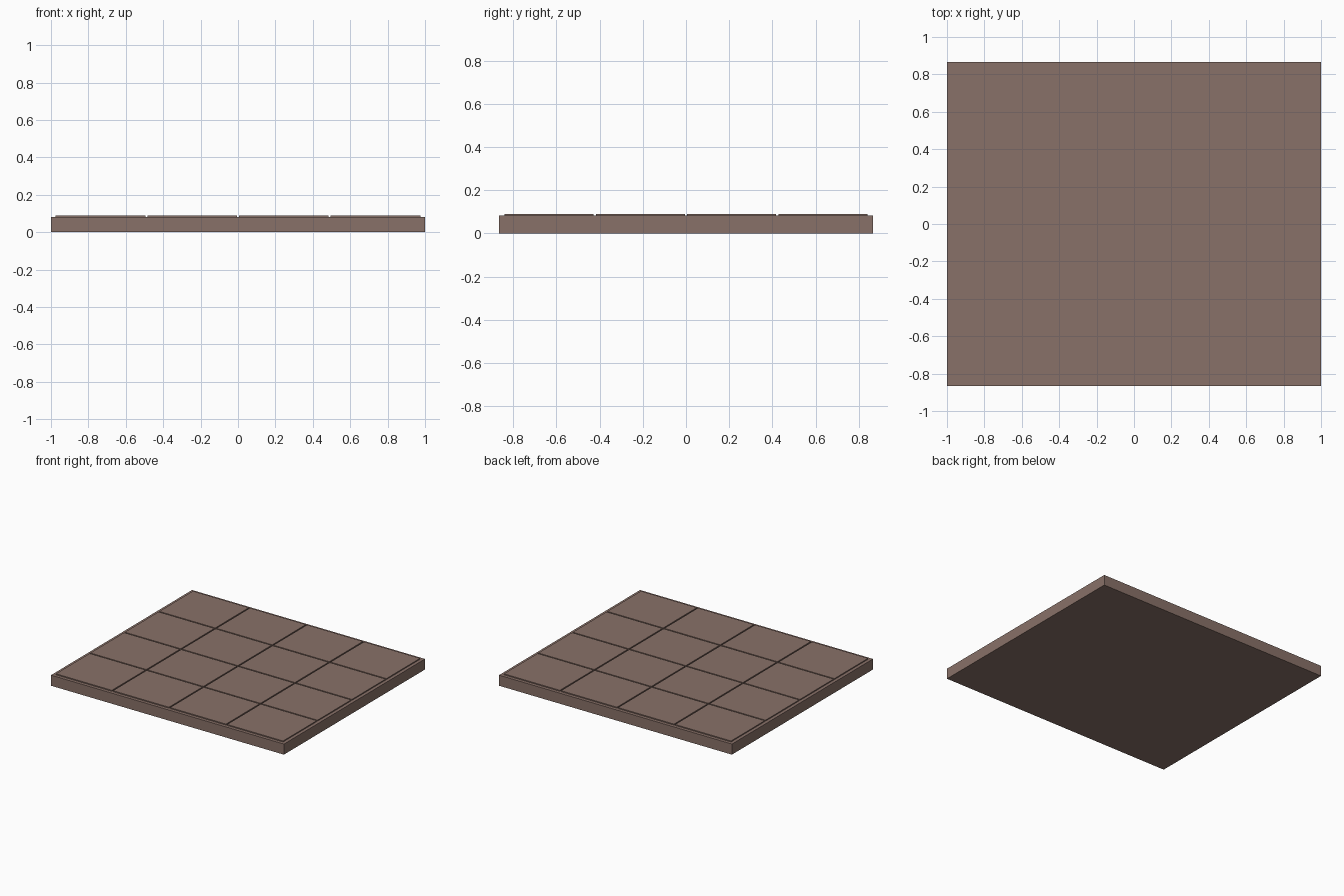
import bpy

if "Cube" in bpy.data.objects:
    bpy.data.objects.remove(bpy.data.objects["Cube"])

brown = bpy.data.materials.new("brown_stone")
brown.diffuse_color = (0.25, 0.165, 0.138, 1)
brown.use_nodes = True
brown.node_tree.nodes["Principled BSDF"].inputs["Base Color"].default_value = brown.diffuse_color


def box(name, x, y, z0, z1, sx, sy):
    bpy.ops.mesh.primitive_cube_add(size=1, location=(x, y, (z0 + z1) / 2))
    ob = bpy.context.object
    ob.name = name
    ob.scale = (sx, sy, z1 - z0)
    bpy.ops.object.transform_apply(location=False, rotation=False, scale=True)
    ob.data.materials.append(brown)
    return ob


# Base slab
box("floor_slab", 0, 0, 0, 0.082, 2.0, 1.73)

# 4 x 4 raised tiles separated by narrow grooves
PITCH_X, PITCH_Y, GAP = 0.49, 0.4225, 0.01
for i in range(4):
    for j in range(4):
        box(f"tile_{i + 1}_{j + 1}", (i - 1.5) * PITCH_X, (j - 1.5) * PITCH_Y,
            0.082, 0.09, PITCH_X - GAP, PITCH_Y - GAP)
